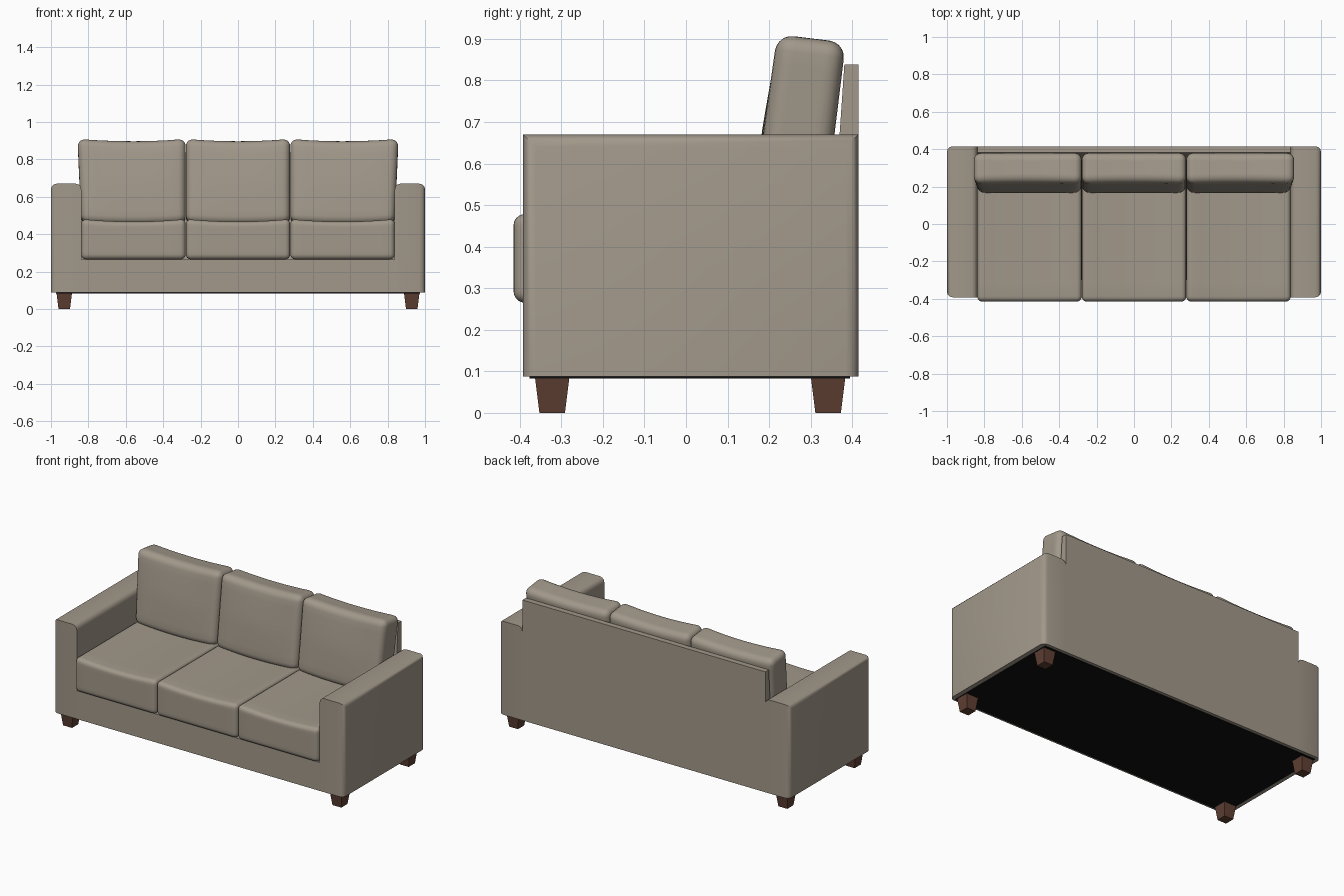
import bpy, bmesh, math
from mathutils import Vector, Matrix

if "Cube" in bpy.data.objects:
    bpy.data.objects.remove(bpy.data.objects["Cube"])


def material(name, rgb):
    m = bpy.data.materials.new(name)
    m.diffuse_color = (*rgb, 1)
    m.use_nodes = True
    m.node_tree.nodes["Principled BSDF"].inputs["Base Color"].default_value = m.diffuse_color
    return m


FABRIC = material("beige fabric", (0.36, 0.315, 0.255))
WOOD = material("brown wood", (0.115, 0.05, 0.034))
DARK = material("black lining", (0.005, 0.005, 0.005))


def finish(bm, name, mat, angle=35):
    bmesh.ops.recalc_face_normals(bm, faces=bm.faces)
    me = bpy.data.meshes.new(name)
    bm.to_mesh(me)
    bm.free()
    me.materials.append(mat)
    ob = bpy.data.objects.new(name, me)
    bpy.context.collection.objects.link(ob)
    bpy.ops.object.select_all(action='DESELECT')
    ob.select_set(True)
    bpy.context.view_layer.objects.active = ob
    bpy.ops.object.shade_smooth_by_angle(angle=math.radians(angle))
    return ob


def box_mesh(lo, hi):
    bm = bmesh.new()
    bmesh.ops.create_cube(bm, size=1)
    lo, hi = Vector(lo), Vector(hi)
    for v in bm.verts:
        v.co = Vector([(lo[i] + hi[i]) / 2 + v.co[i] * (hi[i] - lo[i]) for i in range(3)])
    return bm


def cushion(name, half, r, deform):
    """Rounded, finely divided box whose points then pass through deform."""
    bm = bmesh.new()
    bmesh.ops.create_cube(bm, size=2)
    bmesh.ops.subdivide_edges(bm, edges=bm.edges[:], cuts=15, use_grid_fill=True)
    for v in bm.verts:
        p, q = Vector(), Vector()
        for i in range(3):
            s, sign, inner = abs(v.co[i]) * 8, math.copysign(1, v.co[i]), half[i] - r
            p[i] = sign * (inner + r * (s - 5) / 3 if s > 5 else inner * s / 5)
            q[i] = max(-inner, min(inner, p[i]))
        d = p - q
        if d.length > 1e-6:
            p = q + d.normalized() * r
        v.co = deform(p)
    return finish(bm, name, FABRIC, 60)


# Arms: rounded along the top and on the outer upright corners
for side, label in ((-1, "left"), (1, "right")):
    xs = sorted((side * 0.838, side * 1.0))
    bm = box_mesh((xs[0], -0.392, 0.087), (xs[1], 0.415, 0.67))
    edges = []
    for e in bm.edges:
        a, b = e.verts[0].co, e.verts[1].co
        top_edge = abs(a.y - b.y) > 0.1 and a.z > 0.6
        upright = abs(a.z - b.z) > 0.1 and abs(a.x) > 0.95
        if top_edge or upright:
            edges.append(e)
    bmesh.ops.bevel(bm, geom=edges, offset=0.03, segments=3, profile=0.5, affect='EDGES')
    finish(bm, label + "_arm", FABRIC)

# Front rail, deck and underside
finish(box_mesh((-0.838, -0.392, 0.087), (0.838, -0.3, 0.264)), "front_rail", FABRIC)
finish(box_mesh((-0.838, -0.3, 0.087), (0.838, 0.34, 0.262)), "inner_deck", DARK)
finish(box_mesh((-0.972, -0.377, 0.083), (0.972, 0.395, 0.0875)), "underside_cover", DARK)

# Back panel, thinner toward the top
bm = box_mesh((-0.838, 0.33, 0.087), (0.838, 0.415, 0.838))
for v in bm.verts:
    if v.co.z > 0.5 and v.co.y < 0.4:
        v.co.y = 0.381
finish(bm, "back_panel", FABRIC)

# Seat and back cushions
SEAT_C, BACK_C = Vector((0, -0.04, 0.373)), Vector((0, 0.274, 0.681))
TILT = Matrix.Rotation(math.radians(-7), 3, 'X')
SEAT_H, BACK_H = (0.279, 0.375, 0.108), (0.279, 0.084, 0.225)

for k, label in ((-1, "left"), (0, "middle"), (1, "right")):
    offset = Vector((k * 0.559, 0, 0))

    def seat_shape(p):
        u = p.x / SEAT_H[0]
        if p.z > 0:
            p.z -= 0.014 * (1 - u * u) * p.z / SEAT_H[2]
        return p + SEAT_C + offset

    def back_shape(p):
        u, w = p.x / BACK_H[0], p.z / BACK_H[2]
        p.z -= 0.012 * (1 - u * u)
        if p.y < 0:
            p.y += 0.008 * (1 - u * u) * max(w, 0) - 0.006 * (1 - w * w) * (1 - u * u)
        if k * u > 0:
            p.x += k * abs(u) * 0.02 * (w + 1) / 2
        return TILT @ p + BACK_C + offset

    cushion(label + "_seat_cushion", SEAT_H, 0.028, seat_shape)
    cushion(label + "_back_cushion", BACK_H, 0.04, back_shape)

# Tapered legs
for y, row in ((-0.322, "front"), (0.342, "back")):
    for x, label in ((-0.929, "left"), (0.929, "right")):
        bm = box_mesh((x - 0.042, y - 0.042, 0), (x + 0.042, y + 0.042, 0.09))
        for v in bm.verts:
            if v.co.z < 0.01:
                v.co.x = x + (v.co.x - x) * 0.73
                v.co.y = y + (v.co.y - y) * 0.73
        finish(bm, row + "_" + label + "_leg", WOOD)
